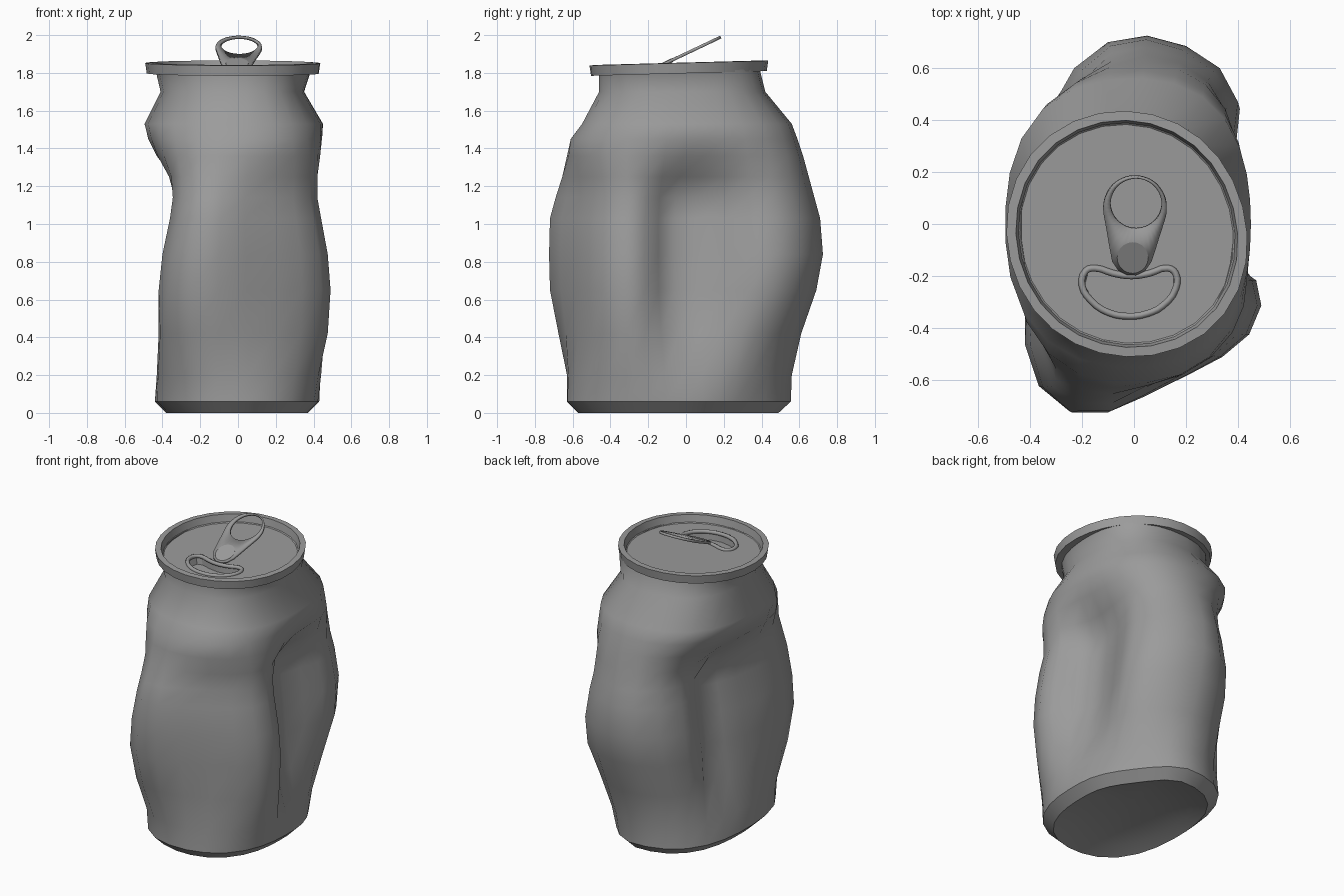
import bpy, bmesh
from math import sin, cos, pi, atan2, radians
from mathutils import Vector

if "Cube" in bpy.data.objects:
    bpy.data.objects.remove(bpy.data.objects["Cube"])

CX, CY = -0.03, -0.037          # centre of the rim and lid
metal = bpy.data.materials.new("dark_metal")
metal.diffuse_color = (0.33, 0.33, 0.33, 1)
metal.use_nodes = True
metal.node_tree.nodes["Principled BSDF"].inputs["Base Color"].default_value = metal.diffuse_color


def tilt(y):
    return 0.027 * (y - CY)


def smooth(ob, angle):
    bpy.ops.object.select_all(action='DESELECT')
    ob.select_set(True)
    bpy.context.view_layer.objects.active = ob
    bpy.ops.object.shade_smooth_by_angle(angle=radians(angle))


def finish(bm, name, angle=30):
    bmesh.ops.recalc_face_normals(bm, faces=bm.faces)
    me = bpy.data.meshes.new(name)
    bm.to_mesh(me)
    bm.free()
    me.materials.append(metal)
    ob = bpy.data.objects.new(name, me)
    bpy.context.collection.objects.link(ob)
    smooth(ob, angle)
    return ob


def loft(rings, name, end=None, angle=30):
    """Join rings of points with quads; an optional centre point closes the end."""
    bm = bmesh.new()
    loops = [[bm.verts.new(p) for p in r] for r in rings]
    n = len(rings[0])
    for a, b in zip(loops, loops[1:]):
        for i in range(n):
            j = (i + 1) % n
            bm.faces.new((a[i], a[j], b[j], b[i]))
    if end:
        c = bm.verts.new(end)
        for i in range(n):
            bm.faces.new((loops[-1][i], loops[-1][(i + 1) % n], c))
    return finish(bm, name, angle)


# Body: crushed mid section, blended towards an oval at both ends
crushed = [(0.295, 0.07), (0.335, 0.22), (0.385, 0.35), (0.40, 0.47), (0.33, 0.60),
           (0.20, 0.685), (0.05, 0.725), (-0.10, 0.70), (-0.23, 0.60), (-0.31, 0.46),
           (-0.31, 0.31), (-0.245, 0.17), (-0.31, 0.07), (-0.362, -0.07), (-0.388, -0.26),
           (-0.40, -0.46), (-0.35, -0.62), (-0.24, -0.715), (-0.10, -0.715), (0.04, -0.655),
           (0.20, -0.575), (0.33, -0.505), (0.43, -0.42), (0.475, -0.31), (0.455, -0.215),
           (0.355, -0.145), (0.29, -0.06)]
# z, x min, x max, y min, y max, crush amount
levels = [(0.00, -0.38, 0.37, -0.57, 0.49, 0.15),
          (0.06, -0.44, 0.43, -0.63, 0.555, 0.15),
          (0.20, -0.43, 0.44, -0.63, 0.56, 0.35),
          (0.42, -0.42, 0.475, -0.675, 0.61, 0.82),
          (0.65, -0.42, 0.49, -0.72, 0.69, 0.97),
          (0.84, -0.40, 0.475, -0.725, 0.725, 1.0),
          (1.03, -0.36, 0.44, -0.72, 0.71, 1.0),
          (1.14, -0.345, 0.42, -0.69, 0.68, 0.97),
          (1.25, -0.365, 0.42, -0.655, 0.65, 0.80),
          (1.36, -0.43, 0.435, -0.63, 0.62, 0.42),
          (1.45, -0.475, 0.445, -0.61, 0.59, 0.10),
          (1.53, -0.495, 0.45, -0.55, 0.56, 0.0),
          (1.70, -0.41, 0.35, -0.46, 0.42, 0.0),
          (1.80, -0.435, 0.385, -0.46, 0.39, 0.0)]


def relax(vals, times):
    """Even out a closed list by averaging neighbours."""
    n = len(vals)
    for _ in range(times):
        vals = [(vals[i - 1] + 2 * vals[i] + vals[(i + 1) % n]) / 4 for i in range(n)]
    return vals


N = len(crushed)
even = [2 * pi * i / N for i in range(N)]
drift = [(atan2(y / 0.70, x / 0.42) - e + pi) % (2 * pi) - pi
         for (x, y), e in zip(crushed, even)]
angles = [e + d for e, d in zip(even, relax(drift, 14))]


def section(z, x0, x1, y0, y1, w):
    times = round((1 - w) * 8)
    sx, sy = relax([p[0] for p in crushed], times), relax([p[1] for p in crushed], times)
    xs, ys = [], []
    for x, y, t in zip(sx, sy, angles):
        # squarer corners on the uncrushed ends, back right corner flattened low down
        square = sin(2 * t) ** 2
        k = 1 + 0.06 * square * (1 - w)
        if sin(t) > 0 and cos(t) > 0:
            k -= 0.18 * square * max(0, 1 - z / 0.7)
        xs.append(k * (x * w + 0.42 * cos(t) * (1 - w)))
        ys.append(k * (y * w + 0.70 * sin(t) * (1 - w)))
    return [(x * (x1 / max(xs) if x > 0 else x0 / min(xs)),
             y * (y1 / max(ys) if y > 0 else y0 / min(ys)), z) for x, y in zip(xs, ys)]


rings = [section(*l) for l in levels]
rings[-1] = [(x, y, 1.808 + tilt(y)) for x, y, z in rings[-1]]
loft(rings[1:], "can_body", angle=65)
dome = [[(x * s, y * s - 0.04 * (1 - s), h) for x, y, z in rings[0]]
        for s, h in ((0.8, 0.03), (0.45, 0.06))]
loft([rings[1], rings[0]] + dome, "can_base", end=(0, -0.04, 0.07))


# Rim: rolled flange, tilted slightly to the front and a little out of round
def rim_ring(inset, dz, n=28):
    out = []
    for i in range(n):
        t = 2 * pi * i / n
        c = cos(t + 0.66)
        k = 1 + (0.06 if c > 0 else 0.035) * c ** 4
        y = CY + (0.47 - inset) * sin(t) * k
        out.append((CX + (0.455 - inset) * cos(t) * k, y, 1.852 + dz + tilt(y)))
    return out


loft([rim_ring(0.06, -0.05), rim_ring(0.008, -0.055), rim_ring(0, 0), rim_ring(0.036, 0.002),
      rim_ring(0.046, -0.045), rim_ring(0.052, -0.05)], "can_rim")

# Lid: flat panel with the drinking mouth pressed down
mouth = [(-0.2, -0.235), (-0.185, -0.18), (-0.15, -0.17), (-0.08, -0.19), (-0.01, -0.2),
         (0.06, -0.19), (0.13, -0.17), (0.16, -0.19), (0.16, -0.25), (0.11, -0.315),
         (0.05, -0.345), (-0.02, -0.355), (-0.1, -0.34), (-0.165, -0.295)]


def lid_z(y):
    return 1.802 + tilt(y)


bm = bmesh.new()
outer = [bm.verts.new(p) for p in rim_ring(0.05, -0.05)]
inner = [bm.verts.new((x, y, lid_z(y))) for x, y in mouth]
edges = [bm.edges.new((l[i - 1], l[i])) for l in (outer, inner) for i in range(len(l))]
bmesh.ops.triangle_fill(bm, edges=edges, use_beauty=True, normal=(0, 0, 1))
finish(bm, "lid")
loft([[(x, y, lid_z(y)) for x, y in mouth],
      [(x * 0.95, -0.26 + (y + 0.26) * 0.95, lid_z(y) - 0.05) for x, y in mouth]],
     "mouth_recess", end=(-0.02, -0.27, 1.745))

# Raised bead round the mouth
cu = bpy.data.curves.new("mouth_bead", 'CURVE')
cu.dimensions = '3D'
cu.bevel_depth = 0.013
cu.bevel_resolution = 2
cu.materials.append(metal)
sp = cu.splines.new('BEZIER')
sp.bezier_points.add(len(mouth) - 1)
for p, (x, y) in zip(sp.bezier_points, mouth):
    p.co = (x, y, lid_z(y) + 0.002)
    p.handle_left_type = p.handle_right_type = 'AUTO'
sp.use_cyclic_u = True
sp.resolution_u = 3
bpy.context.collection.objects.link(bpy.data.objects.new("mouth_bead", cu))

# Pull tab: tapered plate with a finger hole, leaning upwards
big, small, hole = Vector((0.004, 0.062)), Vector((-0.008, -0.115)), Vector((0.008, 0.08))


def tab_point(p, dz=0):
    return (p.x, p.y, 1.812 + dz + 0.475 * max(0, p.y + 0.19))


def inside_tab(p):
    return any((p - big.lerp(small, s / 20)).length < 0.122 - 0.042 * s / 20 for s in range(21))


outline, opening = [], []
for i in range(48):
    d = Vector((cos(2 * pi * i / 48), sin(2 * pi * i / 48)))
    reach = 0.102
    while inside_tab(hole + d * reach):
        reach += 0.001
    outline.append(tab_point(hole + d * reach))
    opening.append(tab_point(hole + d * 0.098))
tab = loft([outline, opening], "pull_tab")
mod = tab.modifiers.new("thickness", 'SOLIDIFY')
mod.thickness = 0.016
mod.offset = 0

# Rivet plate on the tab, leaning with it
centre = Vector((-0.005, -0.13))
circle = [centre + Vector((cos(2 * pi * i / 20), sin(2 * pi * i / 20))) * 0.06 for i in range(20)]
loft([[tab_point(p, -0.012) for p in circle], [tab_point(p, 0.011) for p in circle]],
     "tab_rivet", end=tab_point(centre, 0.011))
